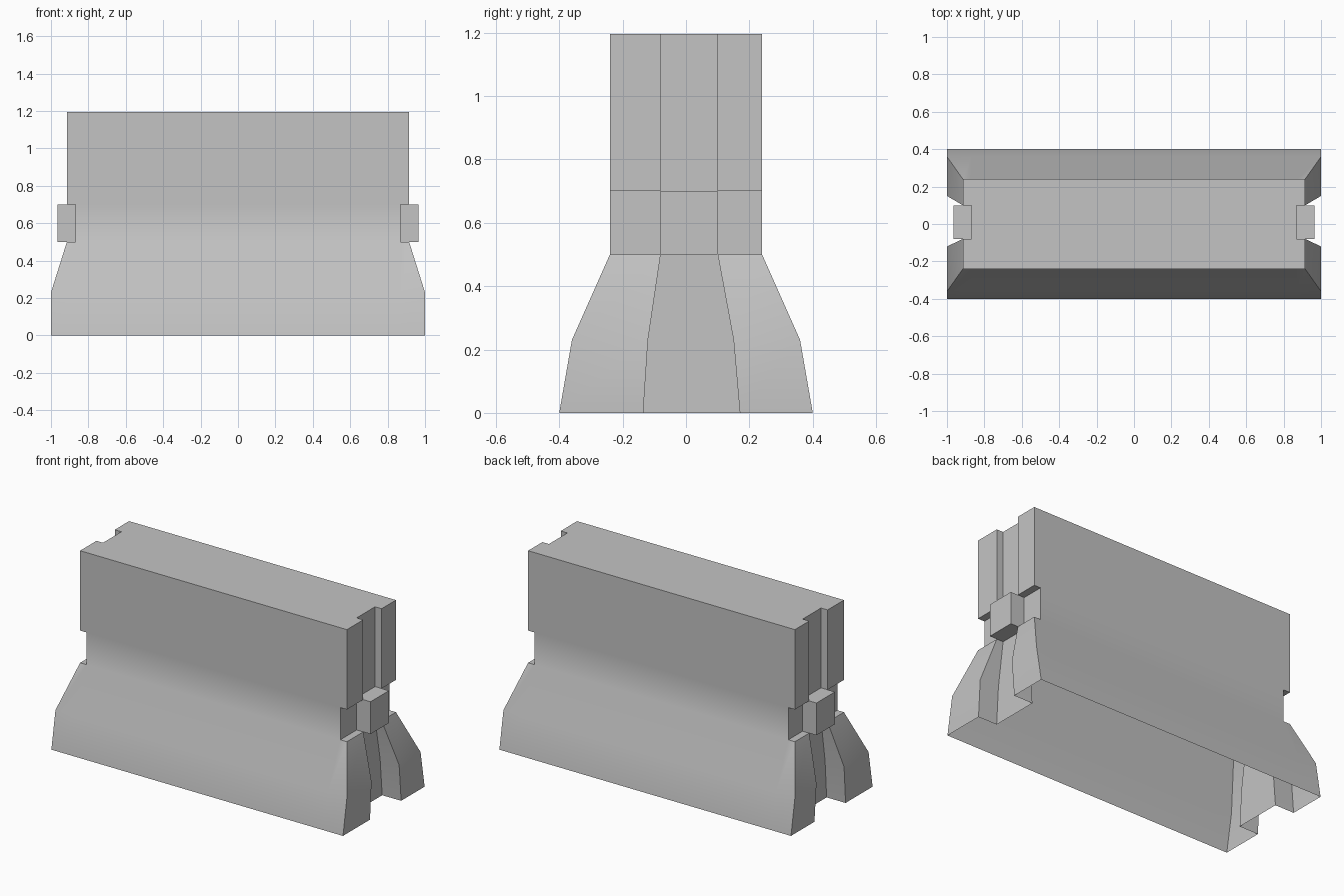
import bpy
import bmesh
import math

cube = bpy.data.objects.get("Cube")
if cube:
    bpy.data.objects.remove(cube, do_unlink=True)

# Concrete material
concrete = bpy.data.materials.new("concrete grey")
concrete.use_nodes = True
colour = (0.55, 0.55, 0.55, 1)
concrete.diffuse_color = colour
concrete.node_tree.nodes["Principled BSDF"].inputs["Base Color"].default_value = colour

CORE = 0.87   # depth of the end grooves and of the notches beside the lugs
LUG = 0.965   # reach of the coupling lugs

# Cross-sections from the ground up:
# height, half width, end x, middle x, groove edges in y
LEVELS = [
    (0.0, 0.40, 1.0, CORE, -0.135, 0.17),
    (0.23, 0.36, 1.0, CORE, -0.12, 0.15),
    (0.50, 0.24, 0.915, CORE, -0.08, 0.10),
    (0.50, 0.24, CORE, LUG, -0.08, 0.10),
    (0.70, 0.24, CORE, LUG, -0.08, 0.10),
    (0.70, 0.24, 0.915, CORE, -0.08, 0.10),
    (1.195, 0.24, 0.915, CORE, -0.08, 0.10),
]

bm = bmesh.new()
welded = {}


def vert(co):
    if co not in welded:
        welded[co] = bm.verts.new(co)
    return welded[co]


def outline(z, half, end, middle, g0, g1):
    """Counter-clockwise outline with a groove or lug at each end."""
    side = [(CORE, -half), (end, -half), (end, g0), (middle, g0),
            (middle, g1), (end, g1), (end, half), (CORE, half)]
    loop = side + [(-x, y) for x, y in reversed(side)]
    return [vert((x, y, z)) for x, y in loop]


def add_face(verts):
    verts = list(dict.fromkeys(verts))
    if len(verts) < 3:
        return
    face = bm.faces.new(verts)
    if face.calc_area() < 1e-6:
        bm.faces.remove(face)


# Walls, ledges and lugs; the underside stays open
rings = [outline(*level) for level in LEVELS]
for low, high in zip(rings, rings[1:]):
    for i in range(len(low)):
        j = (i + 1) % len(low)
        add_face([low[i], low[j], high[j], high[i]])

# Top cap
add_face(rings[-1])

# Remove the edges left by collapsed faces
bmesh.ops.delete(bm, geom=[e for e in bm.edges if not e.link_faces], context="EDGES")

mesh = bpy.data.meshes.new("road_barrier")
bm.to_mesh(mesh)
bm.free()
mesh.materials.append(concrete)
barrier = bpy.data.objects.new("road_barrier", mesh)
bpy.context.collection.objects.link(barrier)

# Soft bends on the flared sides, crisp corners elsewhere
bpy.ops.object.select_all(action="DESELECT")
barrier.select_set(True)
bpy.context.view_layer.objects.active = barrier
bpy.ops.object.shade_smooth_by_angle(angle=math.radians(30))
